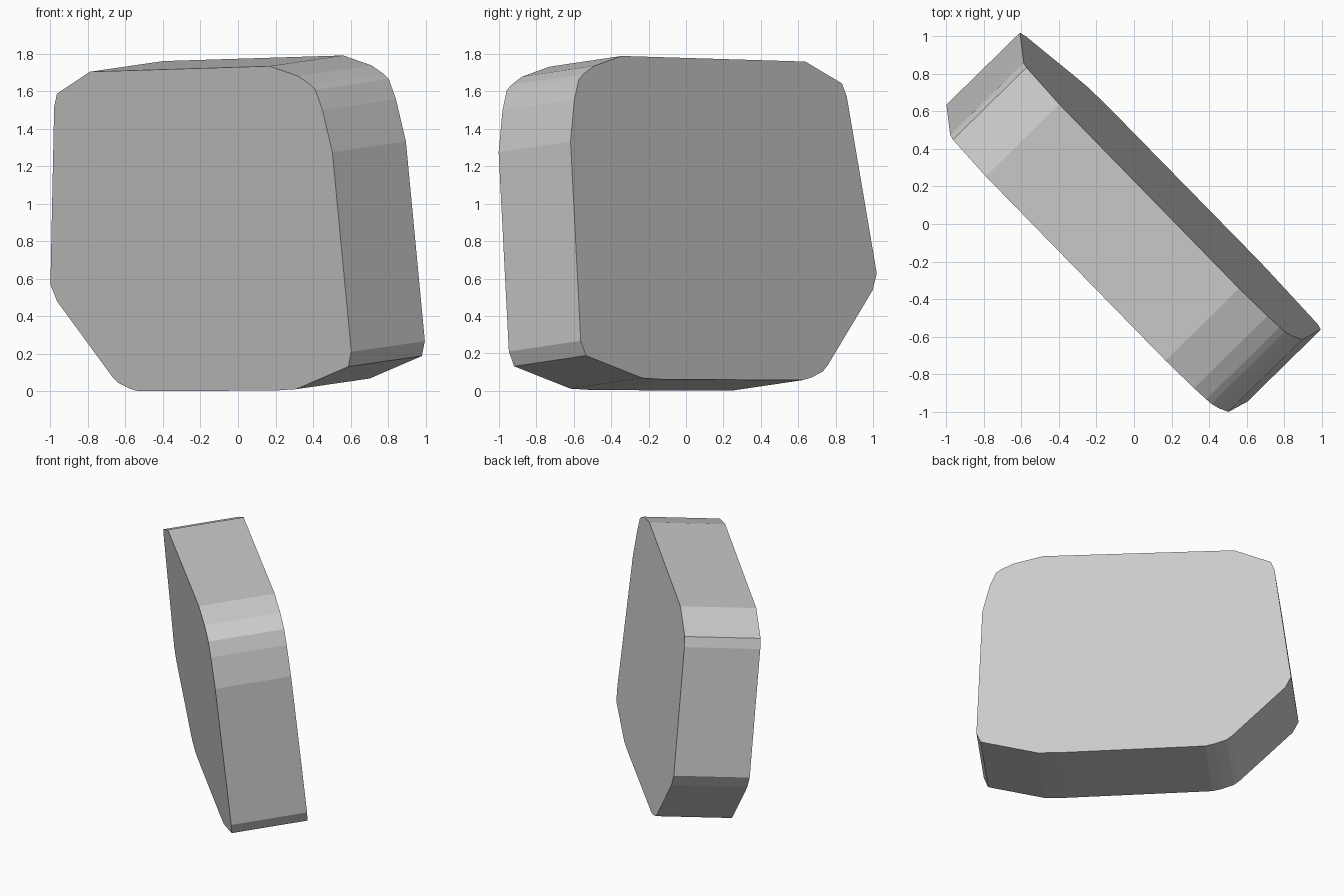
import bpy, bmesh
from mathutils import Vector

cube = bpy.data.objects.get("Cube")
if cube:
    bpy.data.objects.remove(cube, do_unlink=True)

# Single grey colour
grey = bpy.data.materials.new("plain grey")
grey.use_nodes = True
colour = (0.6, 0.6, 0.6, 1)
grey.diffuse_color = colour
grey.node_tree.nodes["Principled BSDF"].inputs["Base Color"].default_value = colour

# Outline of the front face, as (x, z)
outline = [
    (-1.0, 0.57), (-0.965, 0.48), (-0.67, 0.077), (-0.64, 0.045), (-0.577, 0.014),
    (-0.53, 0.0), (0.2, 0.004), (0.31, 0.011), (0.588, 0.131), (0.604, 0.21),
    (0.503, 1.275), (0.45, 1.5), (0.412, 1.607), (0.385, 1.635), (0.32, 1.68),
    (0.168, 1.733), (-0.79, 1.703), (-0.965, 1.586), (-0.98, 1.516),
]

# Slab: the outline lies on a tilted plane and is extruded along the plane's normal
normal = Vector((1.02, 1.0, 0.148)).normalized()
thickness = 0.552
offset = -0.30


def on_plane(x, z):
    return Vector((x, offset - (normal.x * x + normal.z * z) / normal.y, z))


bm = bmesh.new()
front = bm.faces.new([bm.verts.new(on_plane(x, z)) for x, z in outline])
back = bmesh.ops.extrude_face_region(bm, geom=[front], use_keep_orig=True)
bmesh.ops.translate(bm, vec=normal * thickness,
                    verts=[v for v in back["geom"] if isinstance(v, bmesh.types.BMVert)])
bmesh.ops.recalc_face_normals(bm, faces=bm.faces)

mesh = bpy.data.meshes.new("rounded_slab")
bm.to_mesh(mesh)
bm.free()
mesh.materials.append(grey)
slab = bpy.data.objects.new("rounded_slab", mesh)
bpy.context.collection.objects.link(slab)
